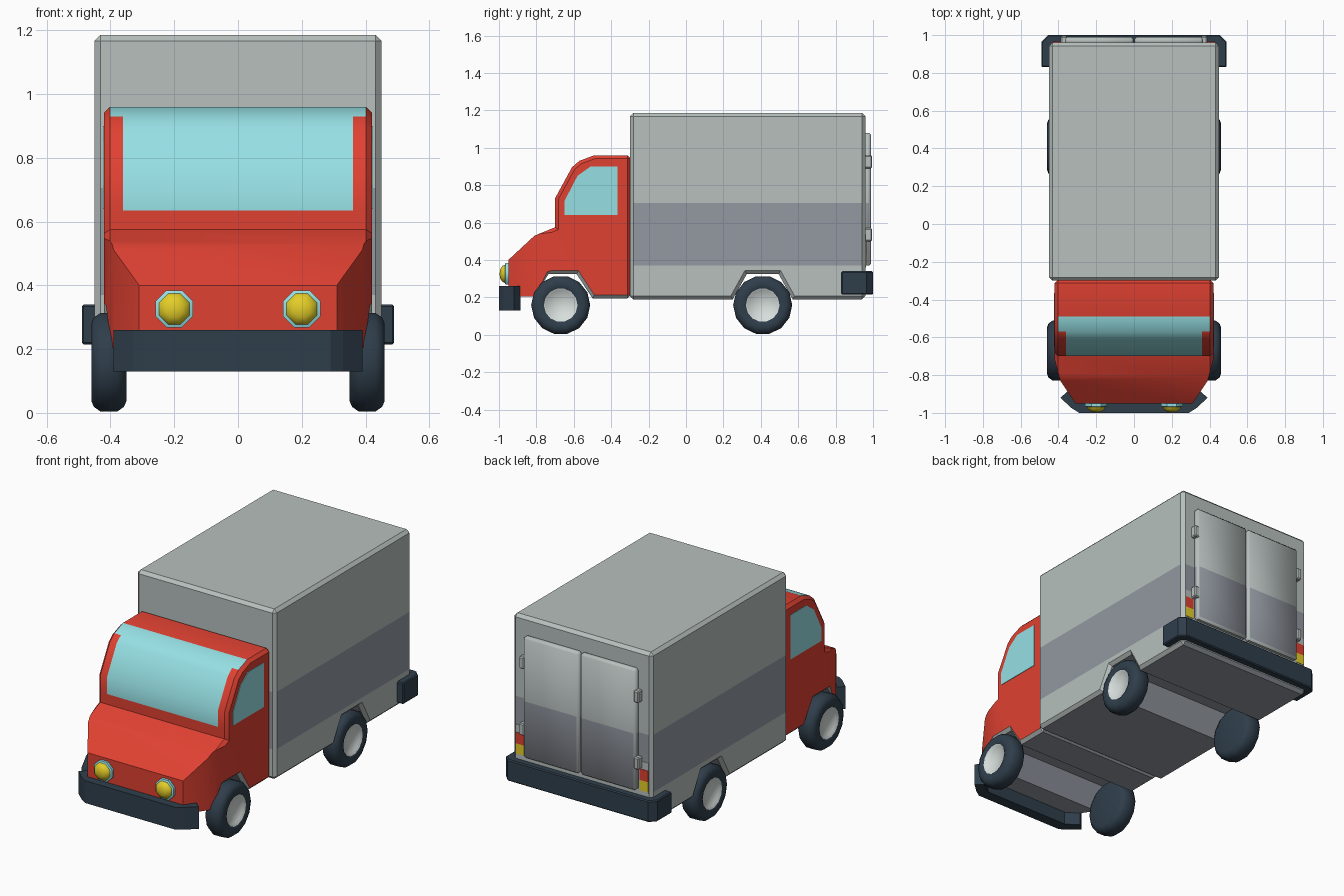
import bpy, bmesh, math
from mathutils import Vector

if "Cube" in bpy.data.objects:
    bpy.data.objects.remove(bpy.data.objects["Cube"])


def material(name, *rgb):
    m = bpy.data.materials.new(name)
    lin = [(c / 255 / 12.92 if c < 10 else ((c / 255 + 0.055) / 1.055) ** 2.4) for c in rgb]
    m.diffuse_color = (*lin, 1)
    m.use_nodes = True
    m.node_tree.nodes["Principled BSDF"].inputs["Base Color"].default_value = m.diffuse_color
    return m


RED = material("red paint", 224, 65, 50)
GREY = material("light grey", 183, 192, 190)
STRIPE = material("blue grey", 147, 152, 161)
GLASS = material("pale blue glass", 150, 224, 228)
NAVY = material("dark navy rubber", 47, 62, 75)
YELLOW = material("yellow lamp", 228, 206, 40)
HUB = material("white hub", 214, 222, 219)


def finish(name, bm, mats, smooth=None):
    bmesh.ops.recalc_face_normals(bm, faces=bm.faces)
    me = bpy.data.meshes.new(name)
    bm.to_mesh(me)
    bm.free()
    for m in mats:
        me.materials.append(m)
    ob = bpy.data.objects.new(name, me)
    bpy.context.collection.objects.link(ob)
    if smooth:
        bpy.ops.object.select_all(action='DESELECT')
        ob.select_set(True)
        bpy.context.view_layer.objects.active = ob
        bpy.ops.object.shade_smooth_by_angle(angle=math.radians(smooth))
    return ob


def prism(pts, lo, hi, axis='x', bevel=0.0, limit=65):
    """Extrude a 2D profile along an axis, chamfering its sharp convex edges."""
    bm = bmesh.new()
    put = {'x': lambda p, h: (h, p[0], p[1]), 'z': lambda p, h: (p[0], p[1], h)}[axis]
    a = [bm.verts.new(put(p, lo)) for p in pts]
    b = [bm.verts.new(put(p, hi)) for p in pts]
    bm.faces.new(a)
    bm.faces.new(b)
    for i in range(len(pts)):
        j = (i + 1) % len(pts)
        bm.faces.new((a[i], a[j], b[j], b[i]))
    bmesh.ops.recalc_face_normals(bm, faces=bm.faces)
    if bevel:
        edges = [e for e in bm.edges if e.calc_face_angle_signed() > math.radians(limit)]
        bmesh.ops.bevel(bm, geom=edges, offset=bevel, segments=1, affect='EDGES', profile=0.5)
    bm.normal_update()
    return bm


def box(x0, x1, y0, y1, z0, z1, bevel=0.0):
    return prism([(y0, z0), (y1, z0), (y1, z1), (y0, z1)], x0, x1, 'x', bevel)


def cut(bm, co, no, faces=None, clear=False):
    faces = list(faces or bm.faces)
    geom = set(faces)
    for f in faces:
        geom.update(f.edges)
        geom.update(f.verts)
    r = bmesh.ops.bisect_plane(bm, geom=list(geom), plane_co=co, plane_no=no, clear_outer=clear)
    if clear:
        edges = [g for g in r['geom_cut'] if isinstance(g, bmesh.types.BMEdge)]
        bmesh.ops.holes_fill(bm, edges=edges, sides=0)
        bmesh.ops.recalc_face_normals(bm, faces=bm.faces)
    bm.normal_update()


def paint_stripe(bm):
    """Blue-grey band round the cargo body, plus the underside."""
    for z in (0.37, 0.705):
        cut(bm, (0, 0, z), (0, 0, 1))
    for f in bm.faces:
        n, z = f.normal, f.calc_center_median().z
        band = 0.37 < z < 0.705 and max(abs(n.x), abs(n.y)) > 0.9
        under = z < 0.36 and n.z < -0.3 and abs(n.x) < 0.3
        f.material_index = int(band or under)


# Cargo box with wheel arches
cargo = prism([(-0.30, 0.19), (0.25, 0.19), (0.325, 0.325), (0.495, 0.325), (0.57, 0.19),
               (0.96, 0.19), (0.96, 1.185), (-0.30, 1.185)], -0.45, 0.45, 'x', 0.018)
paint_stripe(cargo)
finish("cargo_box", cargo, [GREY, STRIPE])

# Cab: side profile, tapered nose, painted windscreen
cab = prism([(-0.295, 0.195), (-0.50, 0.195), (-0.585, 0.325), (-0.735, 0.325), (-0.81, 0.205),
             (-0.95, 0.205), (-0.95, 0.40), (-0.81, 0.53), (-0.70, 0.575), (-0.70, 0.73),
             (-0.61, 0.895), (-0.57, 0.93), (-0.49, 0.96), (-0.295, 0.96)], -0.42, 0.42, 'x', 0.018)
for s in (1, -1):
    cut(cab, (s * 0.42, -0.72, 0), (s * 0.11, -0.03, 0), clear=True)
    cut(cab, (s * 0.39, -0.83, 0), (s * 0.12, -0.08, 0), clear=True)


def screen_faces():
    return [f for f in cab.faces if f.normal.y < -0.3 and abs(f.normal.x) < 0.3
            and 0.58 < f.calc_center_median().z < 0.94]


for co, no in (((0.36, 0, 0), (1, 0, 0)), ((-0.36, 0, 0), (1, 0, 0)), ((0, 0, 0.635), (0, 0, 1))):
    cut(cab, co, no, screen_faces())
glass = set(screen_faces())
for f in cab.faces:
    n, c = f.normal, f.calc_center_median()
    if f in glass and abs(c.x) < 0.35 and c.z > 0.635:
        f.material_index = 1
    elif n.z < -0.2 and c.z < 0.36:
        f.material_index = 2 if abs(n.x) > 0.3 else 3
finish("cab", cab, [RED, GLASS, GREY, STRIPE], 32)

# Bumpers, drawn in plan
front = [(0.29, -1.0), (0.33, -0.975), (0.39, -0.92), (0.35, -0.885), (0.28, -0.935)]
finish("front_bumper", prism(front + [(-x, y) for x, y in reversed(front)], 0.13, 0.26, 'z'), [NAVY])
rear = [(0.455, 1.0), (0.49, 0.965), (0.49, 0.83), (0.435, 0.83), (0.435, 0.945)]
finish("rear_bumper", prism(rear + [(-x, y) for x, y in reversed(rear)], 0.215, 0.34, 'z',
                            0.006, 80), [NAVY])


def lathe(name, profile, sides, centre, axis, mats, rule, turn=0.0, smooth=40):
    """Spin (distance along axis, radius) points round the given axis."""
    bm = bmesh.new()
    axis = Vector(axis)
    up = Vector((0, 0, 1))
    side = axis.cross(up)
    rings = []
    for d, r in profile:
        ring = []
        for i in range(sides if r else 1):
            t = 2 * math.pi * i / sides + turn
            ring.append(bm.verts.new(Vector(centre) + axis * d + (up * math.cos(t) + side * math.sin(t)) * r))
        rings.append(ring)
    for k in range(len(rings) - 1):
        a, b = rings[k], rings[k + 1]
        for i in range(sides):
            j = (i + 1) % sides
            vs = [a[i % len(a)], a[j % len(a)], b[j % len(b)], b[i % len(b)]]
            f = bm.faces.new(list(dict.fromkeys(vs)))
            f.material_index = rule(k)
    return finish(name, bm, mats, smooth)


tyre = [(0.35, 0), (0.35, 0.125), (0.358, 0.144), (0.378, 0.158), (0.432, 0.158), (0.452, 0.144),
        (0.46, 0.125), (0.458, 0.09), (0.445, 0.08), (0.44, 0)]
lamp = [(0.0, 0), (0.0, 0.063), (0.018, 0.063), (0.022, 0.052), (0.035, 0.046), (0.046, 0.027), (0.05, 0)]

for s, side in ((1, "right"), (-1, "left")):
    # Wheels
    for y, end in ((-0.67, "front"), (0.41, "rear")):
        lathe(f"{end}_{side}_wheel", tyre, 14, (0, y, 0.159), (s, 0, 0), [NAVY, HUB],
              lambda k: int(k >= 7), math.pi / 14, 50)

    # Headlights: octagonal bezel and domed lamp
    lathe(f"{side}_headlight", lamp, 8, (s * 0.2, -0.947, 0.326), (0, -1, 0), [GLASS, YELLOW],
          lambda k: int(k >= 3), math.pi / 8, 45)

    # Side window plate
    window = [(-0.65, 0.64), (-0.365, 0.64), (-0.365, 0.90), (-0.51, 0.90), (-0.58, 0.85), (-0.65, 0.715)]
    finish(f"{side}_window", prism(window, *sorted((s * 0.416, s * 0.423))), [GLASS])

    # Rear door with stripe, and its hinges
    door = box(*sorted((s * 0.003, s * 0.365)), 0.95, 0.99, 0.37, 1.08, 0.012)
    paint_stripe(door)
    finish(f"{side}_rear_door", door, [GREY, STRIPE], 60)
    for z, level in ((0.50, "lower"), (0.89, "upper")):
        finish(f"{side}_{level}_hinge", box(*sorted((s * 0.355, s * 0.388)), 0.955, 0.994, z, z + 0.07, 0.006), [GREY])

    # Tail lamps
    for z0, z1, m, kind in ((0.43, 0.495, RED, "brake"), (0.37, 0.43, YELLOW, "turn")):
        finish(f"{side}_{kind}_lamp", box(*sorted((s * 0.375, s * 0.43)), 0.957, 0.965, z0, z1), [m])
    finish(f"{side}_lamp_surround", box(*sorted((s * 0.37, s * 0.432)), 0.955, 0.962, 0.36, 0.54), [GREY])
